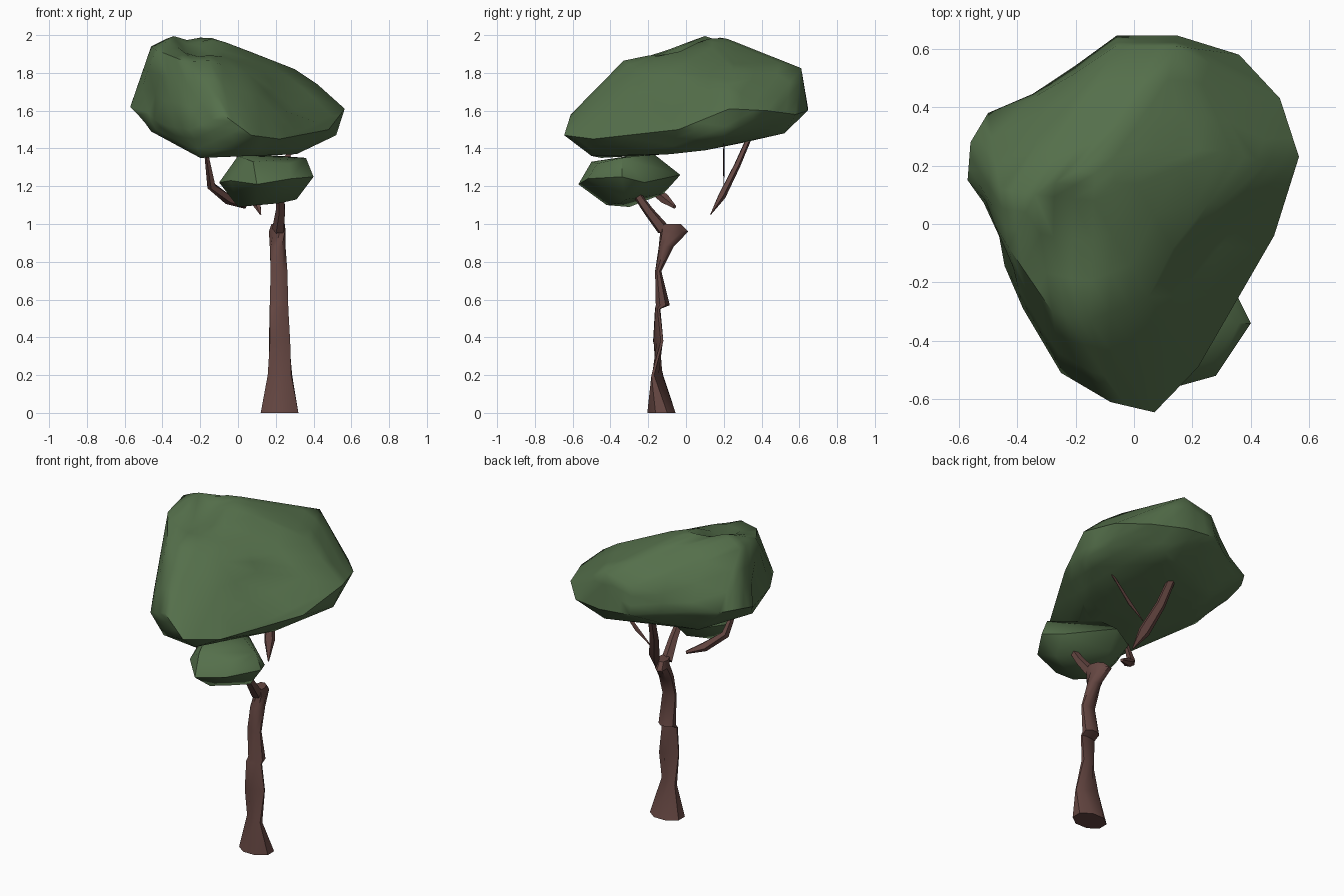
import bpy, bmesh, math
from mathutils import Vector


def material(name, color):
    m = bpy.data.materials.new(name)
    m.diffuse_color = color
    return m


GREEN = material("leaf_green", (0.09, 0.16, 0.07, 1))
BROWN = material("bark_brown", (0.13, 0.062, 0.054, 1))


def finish(name, bm, mat, angle):
    bmesh.ops.recalc_face_normals(bm, faces=bm.faces[:])
    me = bpy.data.meshes.new(name)
    bm.to_mesh(me)
    bm.free()
    me.materials.append(mat)
    me.polygons.foreach_set("use_smooth", [True] * len(me.polygons))
    me.set_sharp_from_angle(angle=math.radians(angle))
    ob = bpy.data.objects.new(name, me)
    bpy.context.collection.objects.link(ob)
    return ob


def clump(name, points, dents=()):
    """Low-poly foliage mass wrapped around guide points, then pushed in by dents."""
    bm = bmesh.new()
    for p in points:
        bm.verts.new(p)
    bmesh.ops.convex_hull(bm, input=bm.verts[:])
    loose = [v for v in bm.verts if not v.link_faces]
    bmesh.ops.delete(bm, geom=loose, context='VERTS')
    if dents:
        bmesh.ops.subdivide_edges(bm, edges=bm.edges[:], cuts=2, use_grid_fill=True)
        for centre, radius, push in dents:
            for v in bm.verts:
                f = 1 - (v.co - Vector(centre)).length / radius
                if f > 0:
                    v.co += Vector(push) * min(1, 1.6 * f)
    return finish(name, bm, GREEN, 50)


def loft(name, rings):
    """Close a tube through equal-sized rings of points."""
    bm = bmesh.new()
    loops = [[bm.verts.new(p) for p in r] for r in rings]
    n = len(loops[0])
    for a, b in zip(loops, loops[1:]):
        for i in range(n):
            j = (i + 1) % n
            bm.faces.new((a[i], a[j], b[j], b[i]))
    bm.faces.new(loops[0][::-1])
    bm.faces.new(loops[-1])
    return finish(name, bm, BROWN, 40)


def branch(name, path, flat=1.0, sides=5):
    """Tapered branch; path entries are x, y, z, radius."""
    pts = [Vector(p[:3]) for p in path]
    rings = []
    for k, p in enumerate(pts):
        d = (pts[min(k + 1, len(pts) - 1)] - pts[max(k - 1, 0)]).normalized()
        u = d.cross(Vector((0, 1, 0))).normalized()
        w = d.cross(u) * flat
        r = path[k][3]
        rings.append([p + r * (u * math.cos(t) + w * math.sin(t))
                      for t in (2 * math.pi * i / sides for i in range(sides))])
    return loft(name, rings)


# Main crown: rim, top and underside guide points
rim = [(-.57, .15, 1.62), (-.56, .28, 1.65), (-.50, .38, 1.65), (-.30, .47, 1.72),
       (-.06, .61, 1.78), (-.06, .645, 1.62), (.15, .645, 1.60), (.36, .58, 1.58),
       (.50, .43, 1.60), (.565, .23, 1.61), (.48, -.04, 1.50), (.35, -.24, 1.50),
       (.22, -.49, 1.45), (.07, -.645, 1.47), (-.08, -.61, 1.58), (-.25, -.51, 1.50),
       (-.38, -.29, 1.52), (-.45, -.10, 1.58)]
top = [(-.46, .12, 1.94), (-.34, .10, 2.0), (-.14, .08, 1.99), (-.43, -.08, 1.92),
       (-.13, .22, 1.98), (.07, .26, 1.91), (.30, .25, 1.82), (-.28, -.30, 1.86),
       (-.15, -.33, 1.865), (.05, -.25, 1.80), (.03, .40, 1.87), (.14, .61, 1.825),
       (.28, .42, 1.78), (.42, .22, 1.74)]
under = [(-.20, -.45, 1.35), (.05, -.50, 1.36), (.20, -.20, 1.365), (-.20, -.10, 1.37),
         (.31, -.08, 1.37), (.30, .10, 1.39), (0, .30, 1.43), (-.46, 0, 1.49),
         (-.30, .30, 1.46), (.52, .20, 1.47), (.20, .52, 1.48), (-.20, .45, 1.52)]
dents = [((-.23, .05, 1.99), .13, (0, 0, -.05)),
         ((-.20, -.08, 1.95), .16, (0, 0, -.05)),
         ((-.50, 0, 1.65), .14, (.04, .01, 0)),
         ((-.28, .49, 1.68), .16, (.01, -.03, 0)),
         ((.28, -.10, 1.70), .18, (-.03, .01, -.03))]
clump("main_crown", rim + top + under, dents)

# Small lower clump
clump("lower_crown", [
    (-.10, -.28, 1.22), (-.06, -.12, 1.25), (-.04, -.42, 1.23), (.10, -.03, 1.26),
    (.10, -.57, 1.21), (.28, -.52, 1.24), (.40, -.34, 1.25), (.34, -.22, 1.22),
    (.0, -.30, 1.36), (.10, -.17, 1.37), (.08, -.50, 1.33), (.36, -.34, 1.35),
    (.27, -.47, 1.32), (0, -.30, 1.09), (.10, -.42, 1.10), (.22, -.35, 1.11),
    (.31, -.32, 1.13), (.08, -.12, 1.16)])

# Trunk: height, centre x and y, long axis x and y, half thickness across it
trunk = [(0, .22, -.13, .108, 0, .081), (.20, .222, -.152, .067, -.026, .020),
         (.38, .22, -.147, .058, .022, .019), (.55, .217, -.150, .053, .004, .014),
         (.57, .217, -.123, .053, 0, .040), (.75, .217, -.147, .048, 0, .018),
         (.88, .21, -.105, .042, .008, .040), (.96, .208, -.062, .036, .014, .080),
         (1.0, .212, -.080, .030, .012, .055)]
rings = []
for z, cx, cy, mx, my, r in trunk:
    k = r / math.hypot(mx, my)
    rings.append([(cx + mx * math.cos(t) - my * k * math.sin(t),
                   cy + my * math.cos(t) + mx * k * math.sin(t), z)
                  for t in (math.pi * (2 * i + 1) / 8 for i in range(8))])
loft("trunk", rings)

# Branches reaching into the foliage
branch("front_branch", [(.215, -.12, .97, .035), (.227, -.20, 1.07, .027),
                        (.225, -.27, 1.17, .022)])
branch("back_branch", [(.12, .13, 1.05, .004), (.085, .19, 1.15, .038),
                       (.03, .27, 1.31, .032), (0, .34, 1.47, .026)], flat=.55)
branch("left_branch", [(.04, -.06, 1.09, .010), (-.05, -.11, 1.13, .028),
                       (-.14, -.19, 1.20, .024), (-.17, -.28, 1.39, .010)])
branch("right_branch", [(.10, .20, 1.21, .003), (.20, .20, 1.29, .016),
                        (.33, .20, 1.43, .008)], flat=.3)
